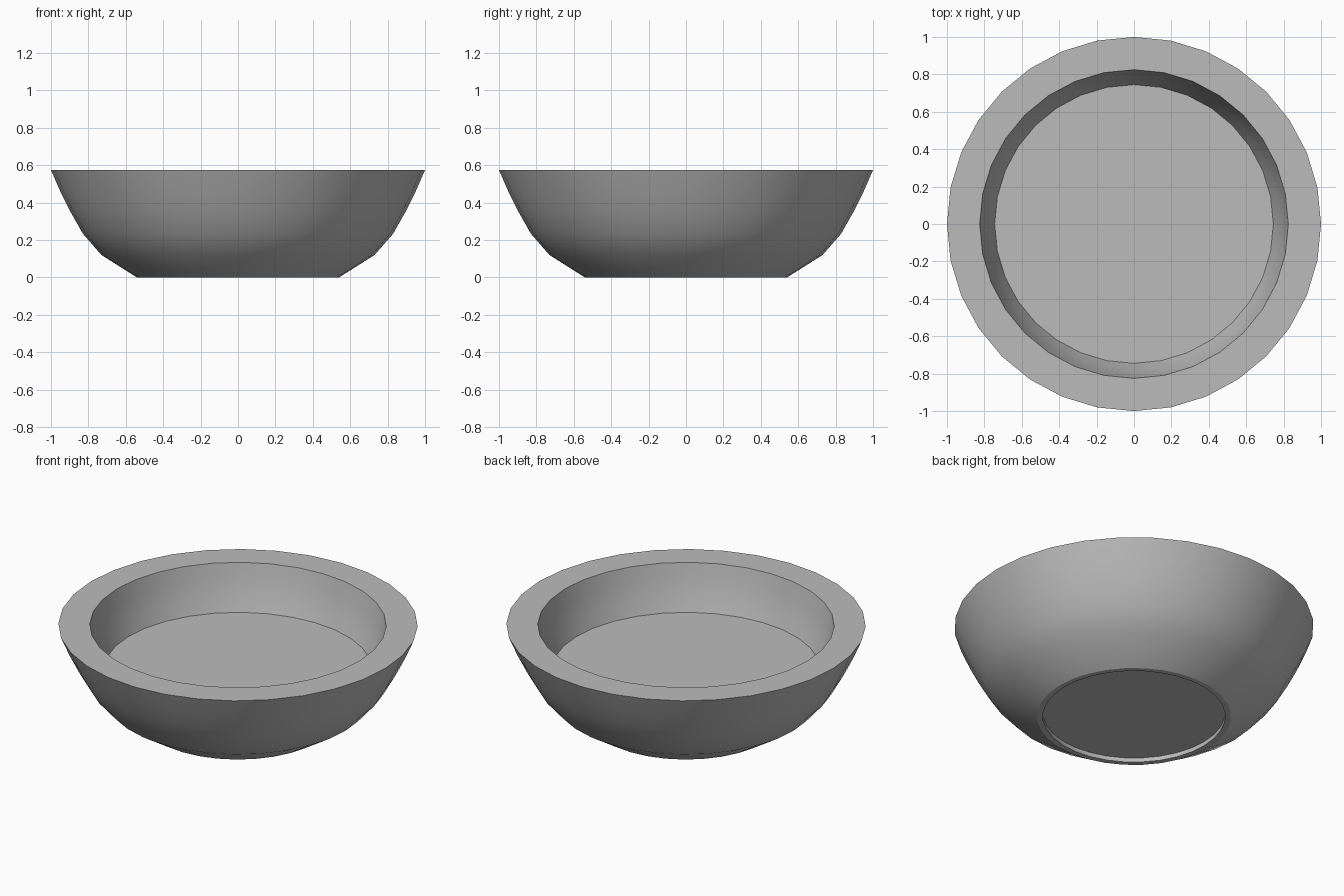
import bpy, bmesh, math

if "Cube" in bpy.data.objects:
    bpy.data.objects.remove(bpy.data.objects["Cube"])

SIDES = 32

# Half section (radius, height): recess under foot, outer wall, rim, inner wall, floor
PROFILE = [
    (0.508, 0.026), (0.508, 0.0),
    (0.54, 0.0), (0.73, 0.12), (0.83, 0.235), (0.895, 0.35), (0.95, 0.46), (1.0, 0.575),
    (0.825, 0.575), (0.805, 0.485), (0.78, 0.395), (0.745, 0.305),
]


def lathe(name, profile, material):
    """Spin a half section around z and cap both ends with flat discs."""
    bm = bmesh.new()
    rings = []
    for r, z in profile:
        angles = [2 * math.pi * i / SIDES for i in range(SIDES)]
        rings.append([bm.verts.new((r * math.cos(a), r * math.sin(a), z)) for a in angles])
    for low, high in zip(rings, rings[1:]):
        for i in range(SIDES):
            j = (i + 1) % SIDES
            bm.faces.new((low[i], low[j], high[j], high[i]))
    bm.faces.new(rings[0][::-1])
    bm.faces.new(rings[-1])
    bmesh.ops.recalc_face_normals(bm, faces=bm.faces)
    mesh = bpy.data.meshes.new(name)
    bm.to_mesh(mesh)
    bm.free()
    mesh.materials.append(material)
    obj = bpy.data.objects.new(name, mesh)
    bpy.context.collection.objects.link(obj)
    return obj


grey = bpy.data.materials.new("plain grey")
grey.diffuse_color = (0.5, 0.5, 0.5, 1)
grey.use_nodes = True
grey.node_tree.nodes["Principled BSDF"].inputs["Base Color"].default_value = grey.diffuse_color

# Thick-walled bowl with a shallow recess under its foot
bowl = lathe("bowl", PROFILE, grey)
bpy.context.view_layer.objects.active = bowl
bowl.select_set(True)
bpy.ops.object.shade_smooth_by_angle(angle=math.radians(30))
